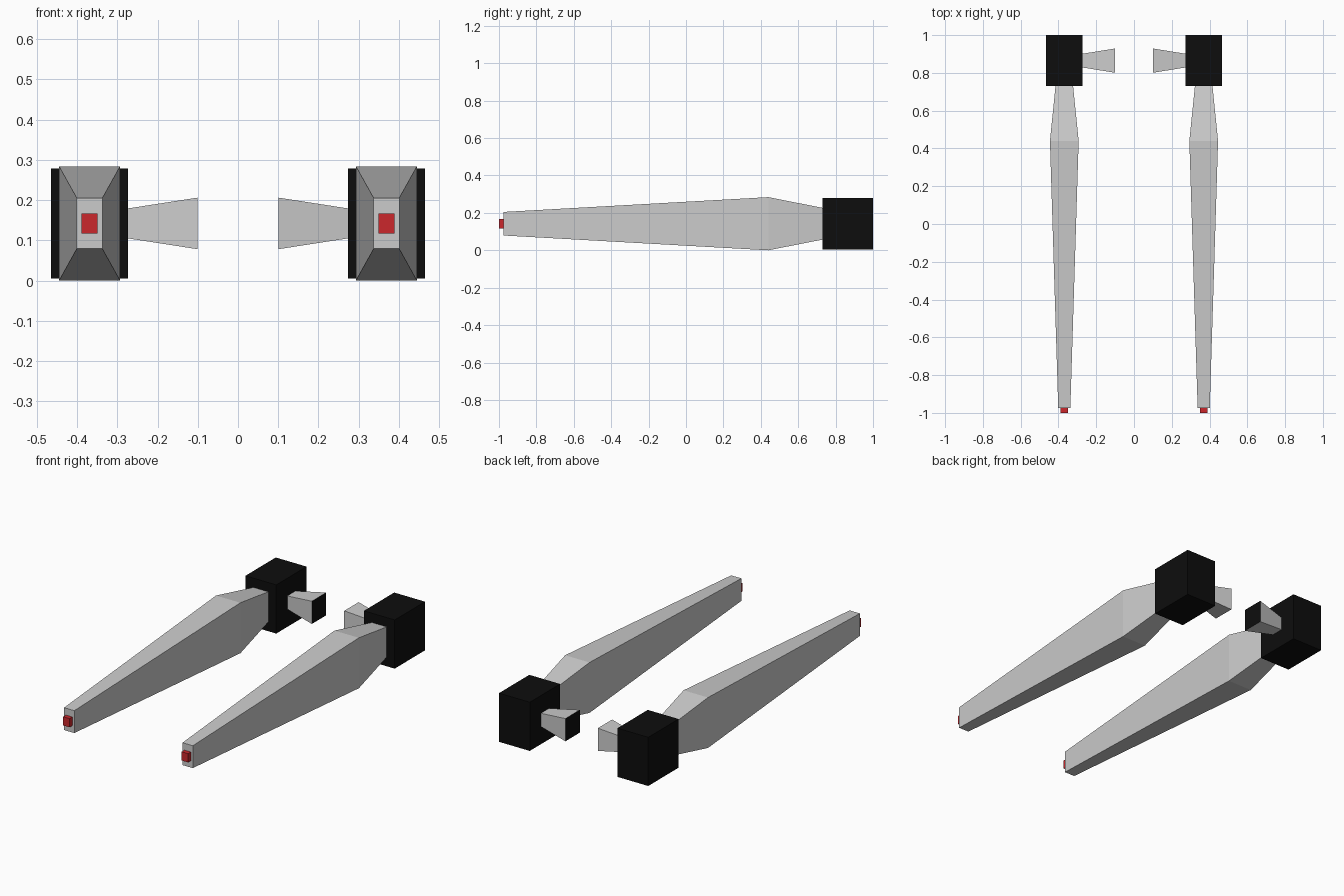
import bpy
import bmesh

if "Cube" in bpy.data.objects:
    bpy.data.objects.remove(bpy.data.objects["Cube"])


def material(name, colour):
    mat = bpy.data.materials.new(name)
    mat.diffuse_color = colour
    mat.use_nodes = True
    mat.node_tree.nodes["Principled BSDF"].inputs["Base Color"].default_value = mat.diffuse_color
    return mat


black = material("black", (0.004, 0.004, 0.004, 1))
red = material("red", (0.6, 0.02, 0.025, 1))


def loft(name, sections, mat=None, end_mat=None):
    """Join rectangular sections (four corners each), cap both ends, mirror to the other side."""
    bm = bmesh.new()
    rings = [[bm.verts.new(p) for p in s] for s in sections]
    for a, b in zip(rings, rings[1:]):
        for i in range(4):
            j = (i + 1) % 4
            bm.faces.new((a[i], a[j], b[j], b[i]))
    bm.faces.new(rings[0])
    cap = bm.faces.new(rings[-1])
    if end_mat:
        cap.material_index = 1
    bmesh.ops.recalc_face_normals(bm, faces=bm.faces)
    mesh = bpy.data.meshes.new(name)
    bm.to_mesh(mesh)
    bm.free()
    if mat or end_mat:
        mesh.materials.append(mat or material("grey", (0.8, 0.8, 0.8, 1)))
    if end_mat:
        mesh.materials.append(end_mat)
    obj = bpy.data.objects.new(name, mesh)
    bpy.context.collection.objects.link(obj)
    mirror = obj.modifiers.new("mirror", 'MIRROR')
    mirror.use_mirror_merge = False
    return obj


CX, CZ = 0.369, 0.142   # barrel axis
MY = 0.865              # mount centre in y


def across_y(y, hx, hz):
    return [(CX + sx * hx, y, CZ + sz * hz) for sx, sz in ((-1, -1), (1, -1), (1, 1), (-1, 1))]


def across_x(x, hy, hz):
    return [(x, MY + sy * hy, CZ + sz * hz) for sy, sz in ((-1, -1), (1, -1), (1, 1), (-1, 1))]


# Long tapered barrel
loft("barrel", [across_y(-0.975, 0.032, 0.063), across_y(0.44, 0.076, 0.142),
                across_y(0.735, 0.046, 0.084)])
# Red block at the tip
loft("barrel_tip", [across_y(-1.0, 0.02, 0.0245), across_y(-0.97, 0.02, 0.0245)], red)
# Black block at the rear
loft("rear_block", [across_y(0.73, 0.096, 0.137), across_y(1.0, 0.096, 0.137)], black)
# Flared side connector with a black end face
loft("side_connector", [across_x(0.275, 0.036, 0.037), across_x(0.101, 0.064, 0.064)],
     end_mat=black)
